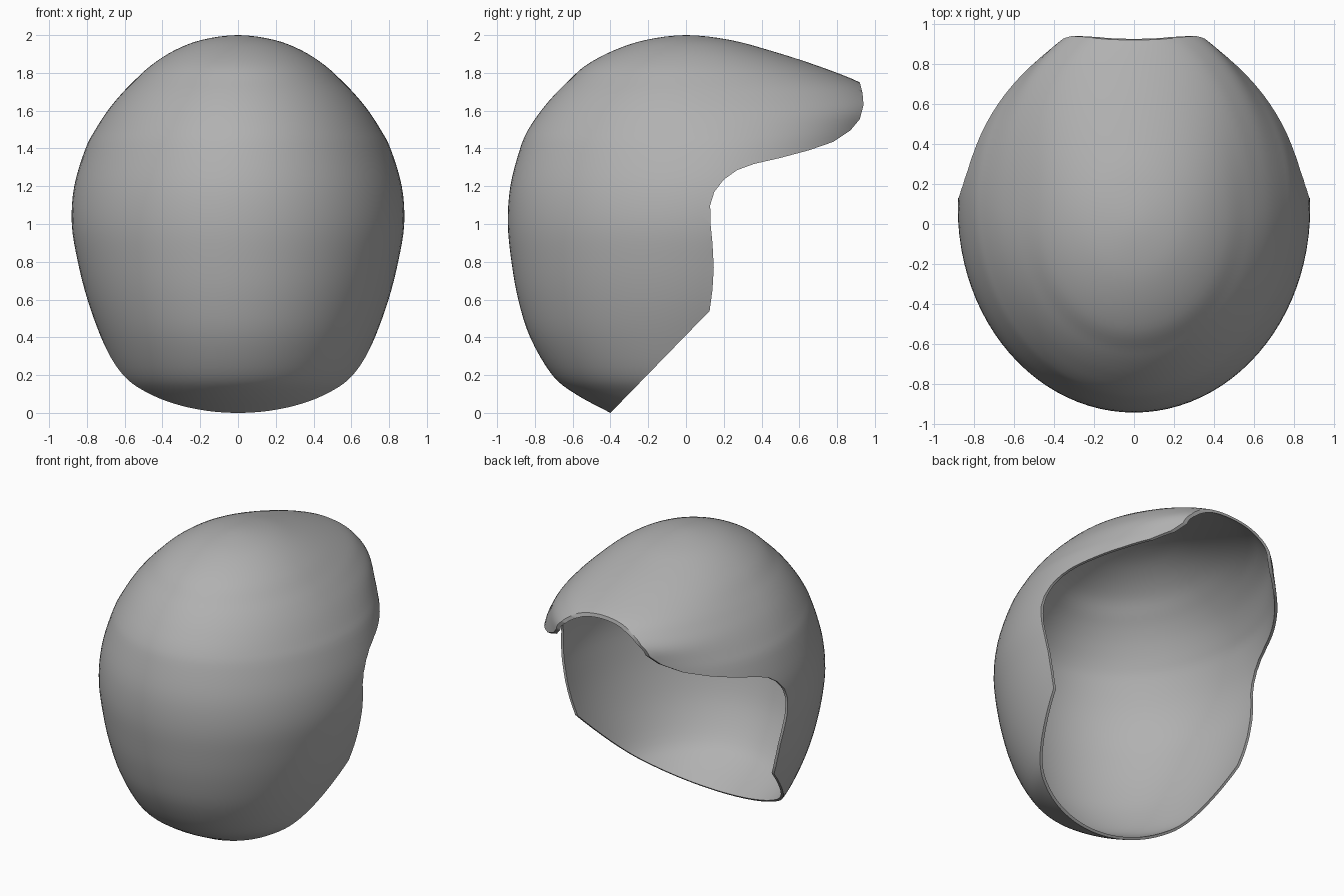
import bpy, math

if "Cube" in bpy.data.objects:
    bpy.data.objects.remove(bpy.data.objects["Cube"])

# Shell sections: height, half width, reach to the closed side (-y), reach to the open side (+y), y of widest point
ROWS = [(-.10, .24, .20, .36, 0), (0, .41, .40, .55, 0), (.1, .545, .585, .70, 0), (.2, .635, .708, .80, 0),
        (.4, .725, .825, .88, 0), (.6, .797, .888, .93, .02), (.8, .848, .924, .96, .04),
        (1.0, .88, .943, .98, .07), (1.2, .867, .93, .99, .10), (1.4, .807, .878, 1.0, .11),
        (1.5, .755, .835, 1.03, .10), (1.6, .69, .767, 1.06, .08), (1.68, .625, .70, 1.015, .06),
        (1.75, .558, .63, .92, .05), (1.84, .46, .53, .69, .03), (1.92, .335, .38, .44, .02),
        (1.975, .19, .21, .23, .01), (2.0, 0, 0, 0, 0)]
# Side outline of what remains after trimming the opening (y, z), from chin to crown
TRIM = [(-.40, 0), (.125, .54), (.14, .65), (.147, .77), (.14, .90), (.13, 1.0), (.128, 1.1),
        (.15, 1.17), (.20, 1.235), (.27, 1.285), (.36, 1.318), (.50, 1.35), (.65, 1.39),
        (.78, 1.435), (.87, 1.495), (.92, 1.555), (.94, 1.63), (.935, 1.69), (.92, 1.75),
        (.92, 2.3), (-1.3, 2.3), (-1.3, -.9)]
SEGS, SUB, THICK = 96, 4, .018


def smooth_rows(rows):
    """Catmull-Rom subdivision of the section table."""
    last = rows[-2]
    pts = [rows[0]] + rows + [(last[0], -last[1], -last[2], -last[3], -last[4])]
    out = []
    for i in range(1, len(pts) - 2):
        for s in range(SUB):
            t = s / SUB
            out.append([.5 * (2 * p1 + (p2 - p0) * t + (2 * p0 - 5 * p1 + 4 * p2 - p3) * t * t
                              + (3 * p1 - p0 - 3 * p2 + p3) * t ** 3)
                        for p0, p1, p2, p3 in zip(*pts[i - 1:i + 3])])
    return out


def make(name, verts, faces):
    mesh = bpy.data.meshes.new(name)
    mesh.from_pydata(verts, [], faces)
    obj = bpy.data.objects.new(name, mesh)
    bpy.context.collection.objects.link(obj)
    return obj


# Closed egg-shaped shell
rings = smooth_rows(ROWS)
verts = []
for z, a, back, front, mid in rings:
    for k in range(SEGS):
        c, s = math.cos(math.tau * k / SEGS), math.sin(math.tau * k / SEGS)
        verts.append((a * c, mid + s * (front - mid if s > 0 else back + mid), z))
faces = [(r * SEGS + k, r * SEGS + (k + 1) % SEGS, (r + 1) * SEGS + (k + 1) % SEGS, (r + 1) * SEGS + k)
         for r in range(len(rings) - 1) for k in range(SEGS)]
verts.append((0, 0, 2.0))
top = (len(rings) - 1) * SEGS
faces += [(top + k, top + (k + 1) % SEGS, len(verts) - 1) for k in range(SEGS)]
faces.append(tuple(reversed(range(SEGS))))
shell = make("helmet_shell", verts, faces)

# Mid-grey finish
grey = bpy.data.materials.new("mid_grey")
grey.diffuse_color = (.44, .44, .44, 1)
grey.use_nodes = True
grey.node_tree.nodes["Principled BSDF"].inputs["Base Color"].default_value = grey.diffuse_color
shell.data.materials.append(grey)

# Trimming block: side outline extruded across the width
n = len(TRIM)
cutter = make("opening_cutter", [(x, y, z) for x in (-1.3, 1.3) for y, z in TRIM],
              [tuple(reversed(range(n))), tuple(range(n, 2 * n))]
              + [(i, (i + 1) % n, n + (i + 1) % n, n + i) for i in range(n)])
cutter.data.materials.append(grey)
cutter.hide_render = True
cutter.hide_set(True)

# Wall thickness, then trim the face opening
solid = shell.modifiers.new("wall", 'SOLIDIFY')
solid.thickness = THICK
solid.offset = -1
cut = shell.modifiers.new("opening", 'BOOLEAN')
cut.operation = 'INTERSECT'
cut.solver = 'EXACT'
cut.object = cutter

bpy.context.view_layer.objects.active = shell
shell.select_set(True)
for mod in ("wall", "opening"):
    bpy.ops.object.modifier_apply(modifier=mod)
bpy.ops.object.shade_smooth_by_angle(angle=math.radians(40))
bpy.data.objects.remove(cutter)
